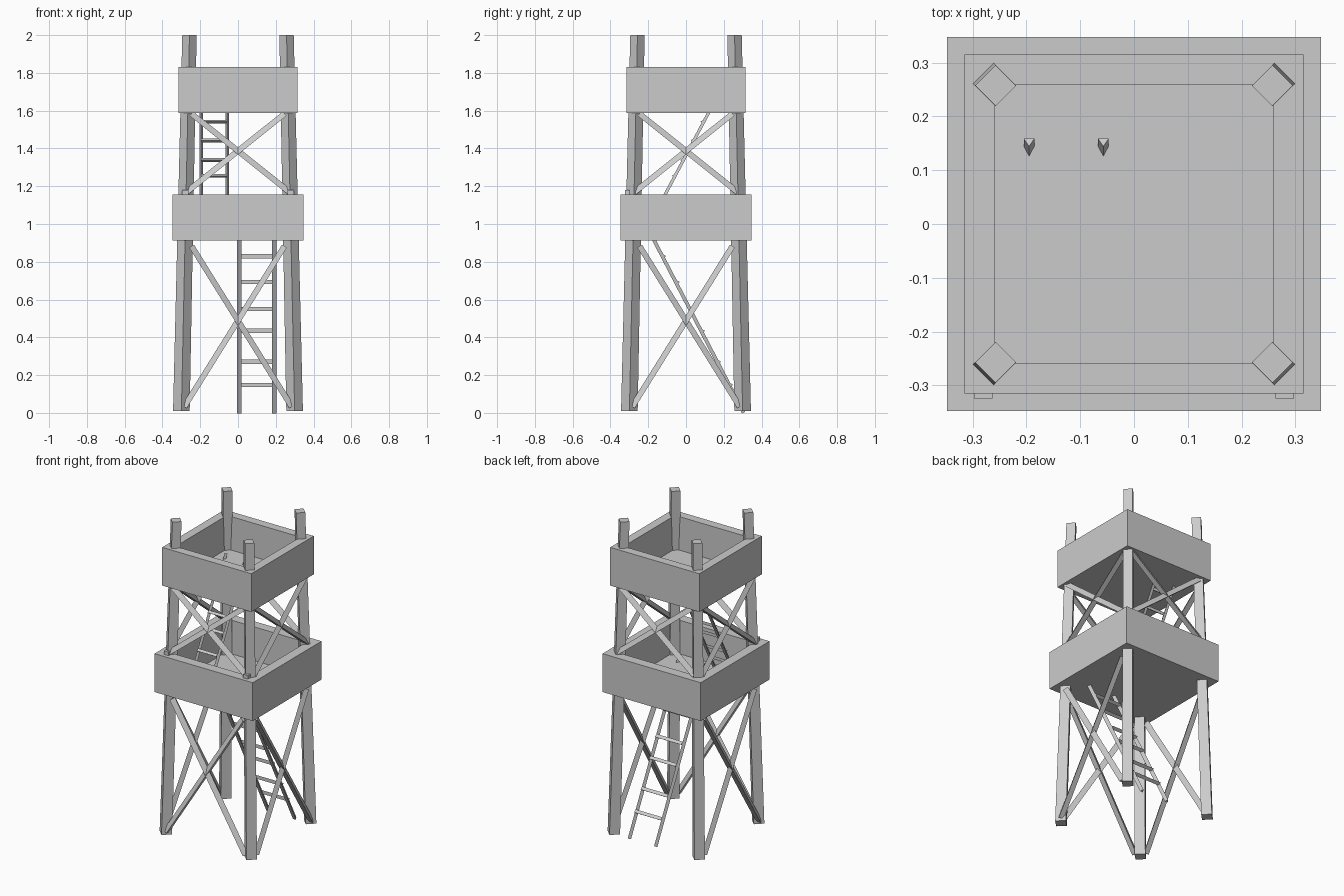
import bpy, bmesh, math
from mathutils import Vector, Matrix

if "Cube" in bpy.data.objects:
    bpy.data.objects.remove(bpy.data.objects["Cube"])


def finish(name, bm):
    bmesh.ops.recalc_face_normals(bm, faces=bm.faces)
    me = bpy.data.meshes.new(name)
    bm.to_mesh(me)
    bm.free()
    ob = bpy.data.objects.new(name, me)
    bpy.context.collection.objects.link(ob)
    return ob


def loft(bm, rings):
    """Skin a stack of equal-sized rings and cap both ends."""
    loops = [[bm.verts.new(p) for p in r] for r in rings]
    n = len(loops[0])
    for a, b in zip(loops, loops[1:]):
        for i in range(n):
            bm.faces.new((a[i], a[(i + 1) % n], b[(i + 1) % n], b[i]))
    bm.faces.new(loops[0])
    bm.faces.new(loops[-1])


def bar(bm, a, b, profile, facing):
    """Sweep a (up, out) profile from a to b, 'out' pointing along facing."""
    a, b = Vector(a), Vector(b)
    d = (b - a).normalized()
    side = d.cross(Vector(facing)).normalized()
    out = side.cross(d)
    if side.z < 0:
        side = -side
    loft(bm, [[p + side * u + out * v for u, v in profile] for p in (a, b)])


def square(h, z):
    return [(-h, -h, z), (h, -h, z), (h, h, z), (-h, h, z)]


def leg_centre(z):
    return 0.30 - 0.0215 * z


# Tapered, inward leaning corner legs
for sx, sy, label in ((-1, -1, "front_left"), (1, -1, "front_right"),
                      (1, 1, "back_right"), (-1, 1, "back_left")):
    bm = bmesh.new()
    rings = []
    for z, r in ((0.01, 0.044), (2, 0.038)):
        c = leg_centre(z)
        rings.append([(sx * c + dx * r, sy * c + dy * r, z)
                      for dx, dy in ((1, 0), (0, 1), (-1, 0), (0, -1))])
    loft(bm, rings)
    finish("leg_" + label, bm)

# Open-topped platforms with thick parapets
for name, outer, inner, z0, z1 in (("lower_platform", 0.347, 0.284, 0.912, 1.157),
                                   ("upper_platform", 0.315, 0.259, 1.588, 1.832)):
    bm = bmesh.new()
    loft(bm, [square(outer, z0), square(outer, z1),
              square(inner, z1), square(inner, z0 + 0.03)])
    finish(name, bm)

# Crossed three-sided braces; the lower back stays open for the ladder
R = 0.020
prism = [(R * math.sin(math.radians(t)), R * math.cos(math.radians(t))) for t in (90, 210, 330)]
for storey, zlo, xlo, zhi, xhi in (("lower", 0.03, 0.28, 0.88, 0.25),
                                   ("upper", 1.165, 0.27, 1.58, 0.25)):
    for k, side in enumerate(("front", "right", "back", "left")):
        if (storey, side) == ("lower", "back"):
            continue
        bm = bmesh.new()
        rot = Matrix.Rotation(k * math.pi / 2, 3, 'Z')
        for s in (-1, 1):
            a = rot @ Vector((s * xlo, -leg_centre(zlo) - 0.022, zlo))
            b = rot @ Vector((-s * xhi, -leg_centre(zhi) - 0.022, zhi))
            bar(bm, a, b, prism, rot @ Vector((0, -1, 0)))
        finish(f"{storey}_{side}_brace", bm)

# Small pegs at the feet of the upper front braces
for s, label in ((-1, "left"), (1, "right")):
    bm = bmesh.new()
    bmesh.ops.create_cube(bm, size=1, matrix=Matrix.Translation((s * 0.28, -0.312, 1.168))
                          @ Matrix.Diagonal((0.034, 0.024, 0.024, 1)))
    finish("brace_peg_" + label, bm)


# Ladders with three-sided rails and rungs
def ladder(name, x0, x1, foot, top, scale):
    bm = bmesh.new()
    tri = [(-0.0115 * scale, -0.006 * scale), (0.0115 * scale, -0.006 * scale), (0, 0.013 * scale)]
    (y0, z0), (y1, z1) = foot, top
    out = Vector((0, math.copysign(1, y0 - y1), 0))
    for x in (x0, x1):
        bar(bm, (x, y0, z0), (x, y1, z1), tri, out)
    for h in (0.148, 0.27, 0.434, 0.55, 0.693, 0.83):
        t = h / 0.975
        y = y0 + (y1 - y0) * t + out.y * 0.012 * scale
        z = z0 + (z1 - z0) * t
        bar(bm, (x0, y, z), (x1, y, z), tri, out)
    finish(name, bm)


ladder("lower_ladder", 0.006, 0.192, (0.302, 0.0), (-0.205, 0.975), 1.0)
ladder("upper_ladder", -0.195, -0.057, (-0.222, 0.94), (0.154, 1.647), 0.85)
